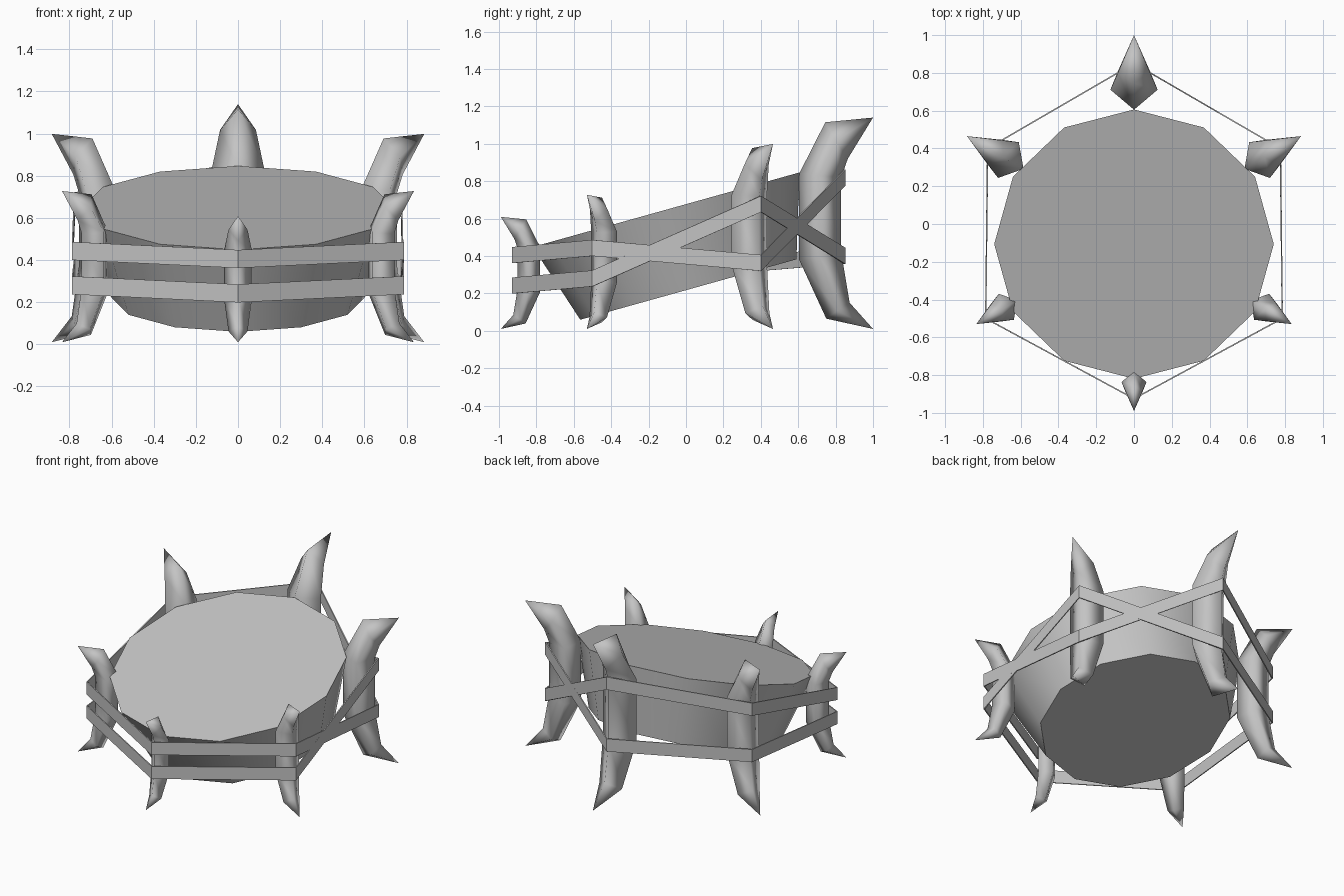
import bpy, bmesh
from math import radians, sin, cos
from mathutils import Vector, Matrix

cube = bpy.data.objects.get("Cube")
if cube:
    bpy.data.objects.remove(cube)

grey = bpy.data.materials.new("plain_grey")
grey.use_nodes = True
colour = (0.55, 0.55, 0.55, 1)
grey.diffuse_color = colour
grey.node_tree.nodes["Principled BSDF"].inputs["Base Color"].default_value = colour


def finish(bm, name, smooth_angle=None):
    bmesh.ops.recalc_face_normals(bm, faces=bm.faces)
    mesh = bpy.data.meshes.new(name)
    bm.to_mesh(mesh)
    bm.free()
    mesh.materials.append(grey)
    obj = bpy.data.objects.new(name, mesh)
    bpy.context.collection.objects.link(obj)
    if smooth_angle:
        bpy.ops.object.select_all(action='DESELECT')
        obj.select_set(True)
        bpy.context.view_layer.objects.active = obj
        bpy.ops.object.shade_smooth_by_angle(angle=radians(smooth_angle))
    return obj


# Tilted twelve-sided tapered drum
bm = bmesh.new()
tilt = Matrix.Translation((0, -0.047, 0.434)) @ Matrix.Rotation(radians(15.6), 4, 'X')
bmesh.ops.create_cone(bm, cap_ends=True, segments=12, radius1=0.6, radius2=0.74,
                      depth=0.443, matrix=tilt)
finish(bm, "drum", 40)

# Horn rings: inner (r, z), outer (r, z), half width; r runs back from the tip
RINGS = [
    ((-0.25, 0.055), (-0.125, 0.14), 0.085),
    ((-0.395, 0.37), (-0.17, 0.41), 0.125),
    ((-0.395, 0.83), (-0.17, 0.81), 0.125),
    ((-0.255, 1.105), (-0.135, 0.91), 0.085),
]


def horn(name, angle, tip, size):
    bm = bmesh.new()
    out = Vector((cos(radians(angle)), sin(radians(angle)), 0))
    side = Vector((-out.y, out.x, 0))

    def vert(r, w, z):
        p = Vector((tip[0], tip[1], 0.01)) + size * (out * r + side * w)
        p.z += size * z
        return bm.verts.new(p)

    rings = []
    for (ri, zi), (ro, zo), w in RINGS:
        rm, zm = ri * 0.53 + ro * 0.47, (zi + zo) / 2
        rings.append([vert(ri, 0, zi), vert(rm, w, zm), vert(ro, 0, zo), vert(rm, -w, zm)])
    low, high = vert(0, 0, 0), vert(0, 0, 1.13)
    for i in range(4):
        j = (i + 1) % 4
        bm.faces.new((low, rings[0][j], rings[0][i]))
        bm.faces.new((high, rings[-1][i], rings[-1][j]))
        for a, b in zip(rings, rings[1:]):
            bm.faces.new((a[i], a[j], b[j], b[i]))
    finish(bm, name, 180)


horn("front_horn", -90, (0, -0.99), 0.53)
horn("back_horn", 90, (0, 1.0), 1.0)
for s, label in ((1, "left"), (-1, "right")):
    horn("front_" + label + "_horn", 90 - s * 120, (s * 0.835, -0.53), 0.635)
    horn("back_" + label + "_horn", 90 - s * 60, (s * 0.884, 0.465), 0.875)

# Two flat bands woven round the horns, crossing twice on one side
CORNERS = [(0, -0.925), (0.785, -0.5), (0.775, 0.4), (0, 0.85), (-0.775, 0.4), (-0.785, -0.5)]


def band(name, heights):
    bm = bmesh.new()
    pairs = [[bm.verts.new((x, y, z + d)) for d in (-0.043, 0.043)]
             for (x, y), z in zip(CORNERS, heights)]
    for a, b in zip(pairs, pairs[1:] + pairs[:1]):
        bm.faces.new((a[0], b[0], b[1], a[1]))
    obj = finish(bm, name)
    mod = obj.modifiers.new("thickness", 'SOLIDIFY')
    mod.thickness = 0.008
    mod.offset = 0


band("upper_band", (0.405, 0.443, 0.363, 0.82, 0.678, 0.443))
band("lower_band", (0.242, 0.28, 0.678, 0.4, 0.363, 0.28))
